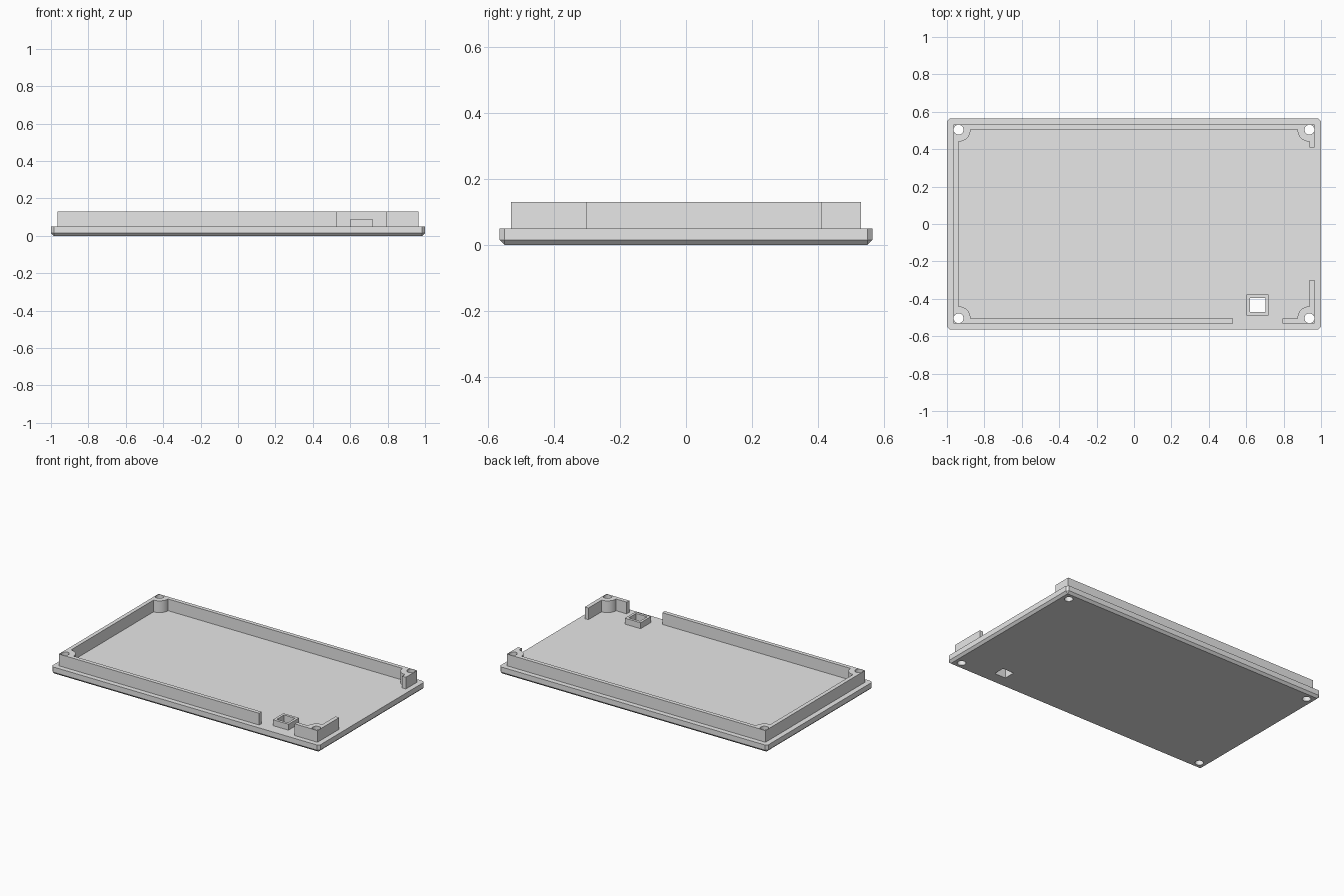
import bpy, bmesh, math

cube = bpy.data.objects.get("Cube")
if cube:
    bpy.data.objects.remove(cube, do_unlink=True)

grey = bpy.data.materials.new("plain grey")
grey.use_nodes = True
colour = (0.8, 0.8, 0.8, 1)
grey.diffuse_color = colour
grey.node_tree.nodes["Principled BSDF"].inputs["Base Color"].default_value = colour

HALF_X, HALF_Y, PLATE_TOP = 1.0, 0.565, 0.05
OUT_X, OUT_Y = 0.965, 0.531      # rim outside
IN_X, IN_Y = 0.938, 0.504        # rim inside and screw centres
RIM_TOP, POST_R, HOLE_R = 0.129, 0.064, 0.0262
CHAMFER = 0.015
WIN_X, WIN_Y = 0.661, -0.433


def make(name, bm):
    bmesh.ops.recalc_face_normals(bm, faces=bm.faces)
    mesh = bpy.data.meshes.new(name)
    bm.to_mesh(mesh)
    bm.free()
    mesh.materials.append(grey)
    obj = bpy.data.objects.new(name, mesh)
    bpy.context.collection.objects.link(obj)
    return obj


def add_prism(bm, outline, z0, z1):
    base = bm.faces.new([bm.verts.new((x, y, z0)) for x, y in outline])
    top = bmesh.ops.extrude_face_region(bm, geom=[base])["geom"]
    for v in top:
        if isinstance(v, bmesh.types.BMVert):
            v.co.z = z1


def prism(name, outline, z0, z1):
    bm = bmesh.new()
    add_prism(bm, outline, z0, z1)
    return make(name, bm)


def rect(cx, cy, w, d):
    return [(cx + sx * w / 2, cy + sy * d / 2)
            for sx, sy in ((-1, -1), (1, -1), (1, 1), (-1, 1))]


def arc(cx, cy, r, start, end, steps):
    angles = [math.radians(start + (end - start) * i / steps) for i in range(steps + 1)]
    return [(cx + r * math.cos(a), cy + r * math.sin(a)) for a in angles]


def post(sx, sy, start):
    """Quarter-round screw post bulging inward from a rim corner."""
    return arc(sx * IN_X, sy * IN_Y, POST_R, start, start - 90, 10)


# Base plate with chamfered upright corners and lower edge
bm = bmesh.new()
add_prism(bm, rect(0, 0, 2 * HALF_X, 2 * HALF_Y), 0, PLATE_TOP)
edges = [e for e in bm.edges
         if abs(e.verts[0].co.z - e.verts[1].co.z) > 0.01
         or max(v.co.z for v in e.verts) < 0.001]
bmesh.ops.bevel(bm, geom=edges, offset=CHAMFER, segments=1, affect='EDGES')
plate = make("base_plate", bm)

# Long rim: right back end, round the back and left, to the front gap
outer = [(0.53, -OUT_Y), (-OUT_X, -OUT_Y), (-OUT_X, OUT_Y), (OUT_X, OUT_Y), (OUT_X, 0.41)]
inner = ([(IN_X, 0.41)] + post(1, 1, 270) + post(-1, 1, 360)
         + post(-1, -1, 90) + [(0.53, -IN_Y)])
long_rim = prism("long_rim", outer + inner, PLATE_TOP - 0.005, RIM_TOP)

# Short rim around the front left corner
outer = [(OUT_X, -0.30), (OUT_X, -OUT_Y), (0.795, -OUT_Y), (0.795, -IN_Y)]
inner = post(1, -1, 180) + [(IN_X, -0.30)]
short_rim = prism("short_rim", outer + inner, PLATE_TOP - 0.005, RIM_TOP)

# Raised frame around the square window
frame = prism("window_frame", rect(WIN_X, WIN_Y, 0.117, 0.113), PLATE_TOP - 0.005, 0.09)

# Screw holes and window opening
bm = bmesh.new()
for sx in (-1, 1):
    for sy in (-1, 1):
        add_prism(bm, arc(sx * IN_X, sy * IN_Y, HOLE_R, 0, 345, 23), -0.1, 0.3)
add_prism(bm, rect(WIN_X, WIN_Y, 0.083, 0.077), -0.1, 0.3)
cutter = make("hole_cutter", bm)
cutter.hide_render = True

for obj in (plate, long_rim, short_rim, frame):
    mod = obj.modifiers.new("holes", 'BOOLEAN')
    mod.operation = 'DIFFERENCE'
    mod.solver = 'EXACT'
    mod.object = cutter
    bpy.ops.object.select_all(action='DESELECT')
    bpy.context.view_layer.objects.active = obj
    obj.select_set(True)
    bpy.ops.object.modifier_apply(modifier=mod.name)
    bpy.ops.object.shade_smooth_by_angle(angle=math.radians(20))

bpy.data.objects.remove(cutter, do_unlink=True)
